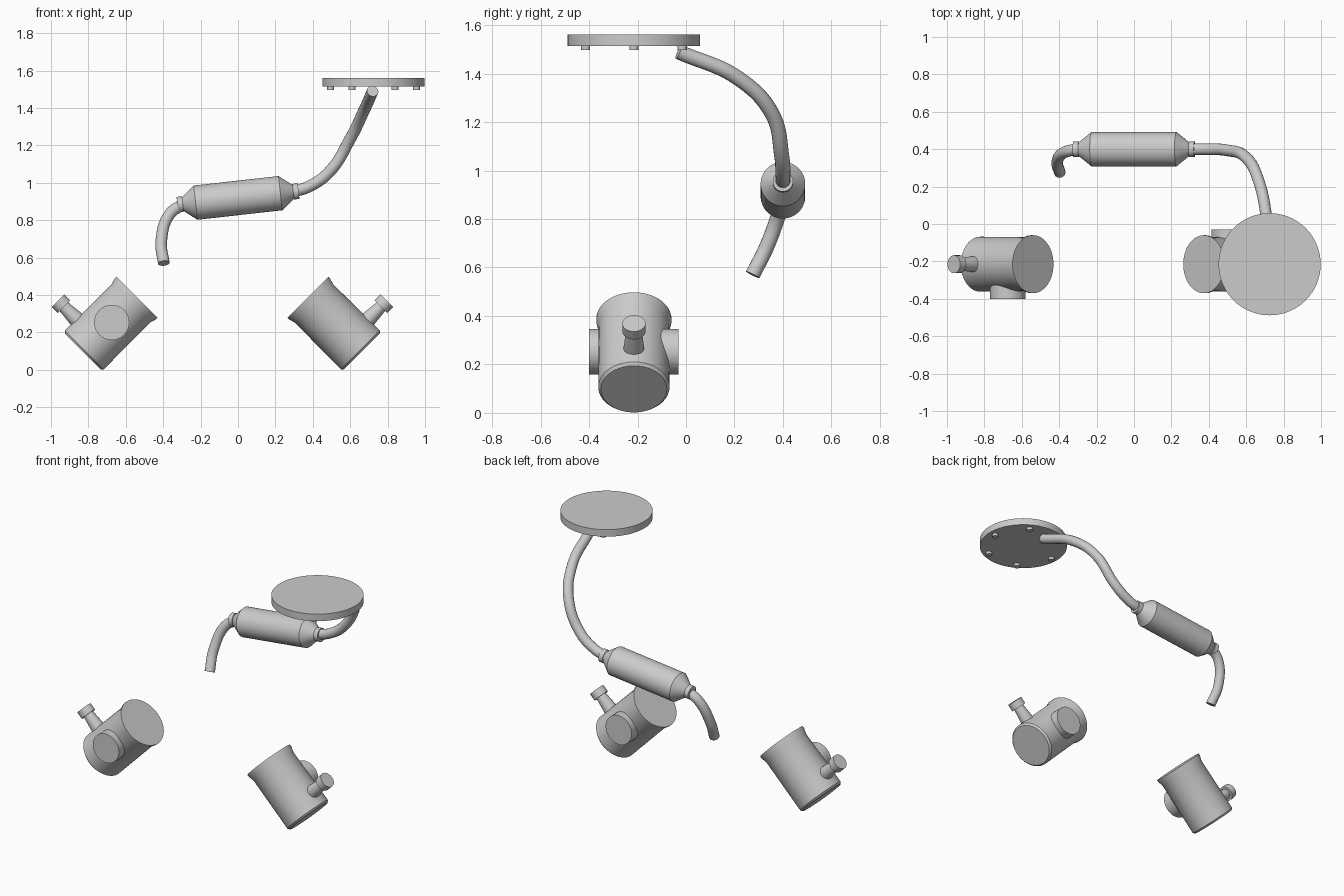
import bpy, bmesh
from math import pi, cos, sin, radians
from mathutils import Matrix, Vector

cube = bpy.data.objects.get("Cube")
if cube:
    bpy.data.objects.remove(cube, do_unlink=True)

grey = bpy.data.materials.new("light_grey_metal")
grey.use_nodes = True
colour = (0.6, 0.6, 0.6, 1)
grey.diffuse_color = colour
grey.node_tree.nodes["Principled BSDF"].inputs["Base Color"].default_value = colour


def finish(obj):
    """Give the part its colour and smooth shading with sharp edges."""
    obj.data.materials.clear()
    obj.data.materials.append(grey)
    bpy.ops.object.select_all(action='DESELECT')
    obj.select_set(True)
    bpy.context.view_layer.objects.active = obj
    bpy.ops.object.shade_smooth_by_angle(angle=radians(25))


def lathe(name, profile, matrix, sides=64):
    """Closed solid turned about local z from (radius, height) pairs."""
    bm = bmesh.new()
    rings = [[bm.verts.new((r * cos(2 * pi * i / sides), r * sin(2 * pi * i / sides), h))
              for i in range(sides)] for r, h in profile]
    for low, high in zip(rings, rings[1:]):
        for i in range(sides):
            j = (i + 1) % sides
            bm.faces.new((low[i], low[j], high[j], high[i]))
    bm.faces.new(rings[0][::-1])
    bm.faces.new(rings[-1])
    mesh = bpy.data.meshes.new(name)
    bm.to_mesh(mesh)
    bm.free()
    obj = bpy.data.objects.new(name, mesh)
    obj.matrix_world = matrix
    bpy.context.collection.objects.link(obj)
    finish(obj)


def pipe(name, points, radius=0.031):
    """Round capped tube along a smooth path."""
    curve = bpy.data.curves.new(name, 'CURVE')
    curve.dimensions = '3D'
    curve.bevel_depth = radius
    curve.bevel_resolution = 6
    curve.resolution_u = 10
    curve.use_fill_caps = True
    spline = curve.splines.new('BEZIER')
    spline.bezier_points.add(len(points) - 1)
    for knot, co in zip(spline.bezier_points, points):
        knot.co = co
        knot.handle_left_type = knot.handle_right_type = 'AUTO'
    obj = bpy.data.objects.new(name, curve)
    bpy.context.collection.objects.link(obj)
    bpy.ops.object.select_all(action='DESELECT')
    obj.select_set(True)
    bpy.context.view_layer.objects.active = obj
    bpy.ops.object.convert(target='MESH')
    finish(bpy.context.view_layer.objects.active)


move = Matrix.Translation


def turn(degrees, axis):
    return Matrix.Rotation(radians(degrees), 4, axis)


# Tilted canisters, the second turned half way round
for side, x, heading in (("right", -0.83, 0), ("left", 0.663, 180)):
    base = move((x, -0.215, 0.098)) @ turn(heading, 'Z') @ turn(45, 'Y')
    lathe(side + "_canister", [(0.136, 0), (0.147, 0.012), (0.145, 0.362),
                               (0.155, 0.398), (0.155, 0.41)], base)
    # Round boss on the flank
    lathe(side + "_boss", [(0.094, 0.05), (0.094, 0.185)],
          base @ move((0, 0, 0.219)) @ turn(90, 'X'))
    # Tapered spout with a wider cap
    spout = base @ move((0, 0, 0.098)) @ turn(-90, 'Y')
    lathe(side + "_spout", [(0.043, 0.1), (0.042, 0.15), (0.032, 0.245)], spout, 32)
    lathe(side + "_spout_cap", [(0.048, 0.24), (0.048, 0.286)], spout, 32)

# Muffler: drum, tapered ends and collars in one turned profile
half = [(0.042, 0.326), (0.042, 0.297), (0.037, 0.297), (0.092, 0.228)]
lathe("muffler", [(r, -h) for r, h in half] + half[::-1],
      move((0, 0.4, 0.919)) @ turn(90 - 6.4, 'Y'))

# Pipes leading out of the muffler
pipe("long_pipe", [(0.29, 0.4, 0.951), (0.38, 0.4, 0.98), (0.49, 0.395, 1.06),
                   (0.6, 0.355, 1.235), (0.67, 0.22, 1.378), (0.72, -0.03, 1.49)])
pipe("short_pipe", [(-0.29, 0.4, 0.887), (-0.363, 0.387, 0.835),
                    (-0.41, 0.335, 0.69), (-0.397, 0.275, 0.57)])

# Round plate with a ring of bolts underneath
plate = Vector((0.725, -0.215, 1.515))
lathe("round_plate", [(0.273, 0), (0.273, 0.046)], move(plate), 96)
for i in range(6):
    a = i * pi / 3
    spot = plate + Vector((cos(a), sin(a), 0)) * 0.23
    lathe("plate_bolt_%d" % (i + 1), [(0.019, -0.018), (0.019, 0.01)], move(spot), 24)
